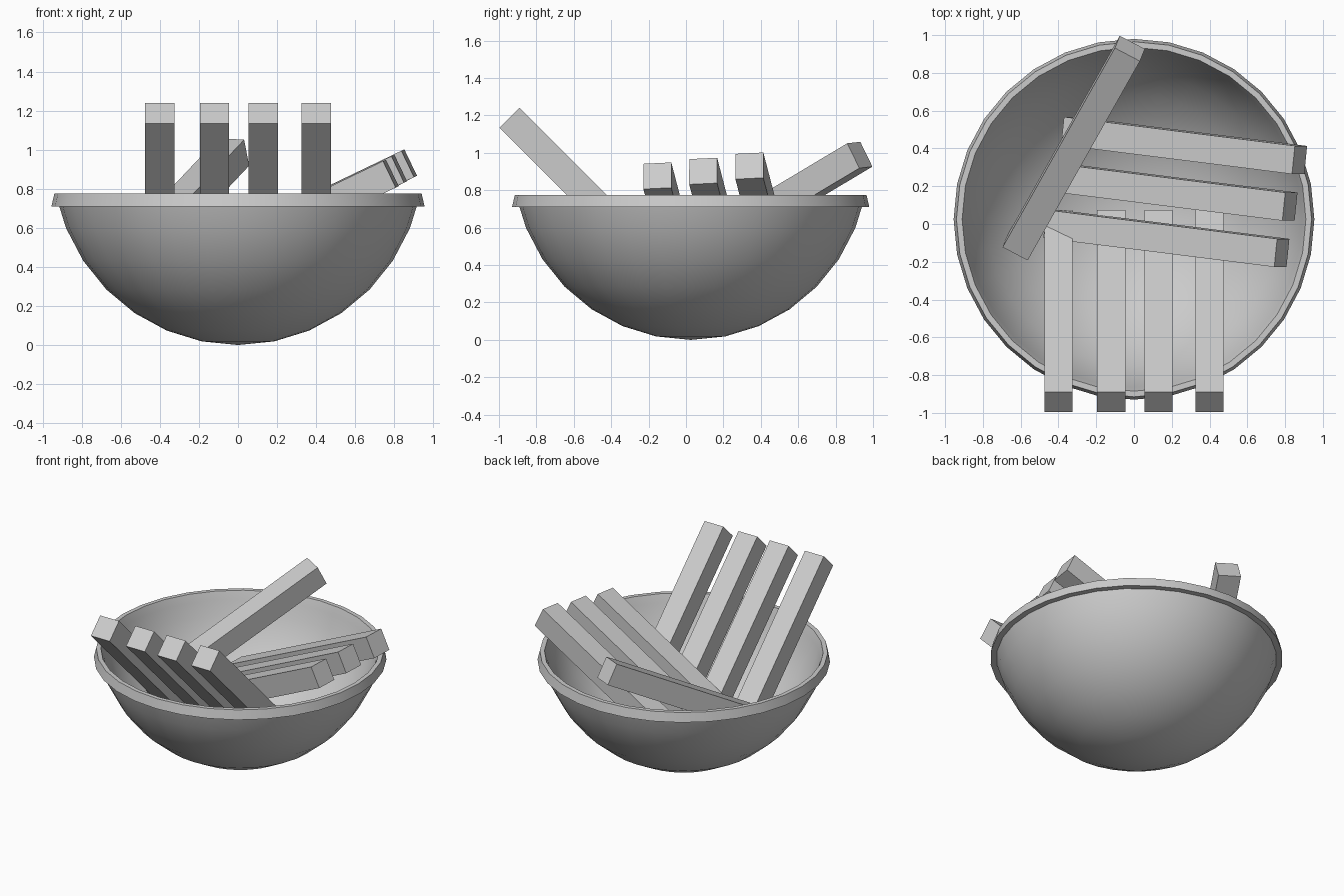
import bpy, bmesh
from math import radians, sin, cos, pi
from mathutils import Matrix, Vector

if "Cube" in bpy.data.objects:
    bpy.data.objects.remove(bpy.data.objects["Cube"])

CENTRE_Y = 0.025
SEG = 32


def finish(name, bm):
    bmesh.ops.recalc_face_normals(bm, faces=bm.faces)
    me = bpy.data.meshes.new(name)
    bm.to_mesh(me)
    bm.free()
    ob = bpy.data.objects.new(name, me)
    bpy.context.collection.objects.link(ob)
    return ob


def lathe(name, profile):
    # revolve an (r, z) profile around the bowl's axis
    bm = bmesh.new()
    verts = [bm.verts.new((r, 0, z)) for r, z in profile]
    edges = [bm.edges.new(p) for p in zip(verts, verts[1:])]
    bmesh.ops.spin(bm, geom=verts + edges, cent=(0, 0, 0), axis=(0, 0, 1),
                   angle=2 * pi, steps=SEG, use_merge=True)
    bmesh.ops.remove_doubles(bm, verts=bm.verts, dist=1e-4)
    ob = finish(name, bm)
    ob.location.y = CENTRE_Y
    bpy.ops.object.select_all(action='DESELECT')
    ob.select_set(True)
    bpy.context.view_layer.objects.active = ob
    bpy.ops.object.shade_smooth_by_angle(angle=radians(40))
    return ob


# Bowl: hemispherical shell with a flared rim
def arc(radius, height, base):
    return [(radius * sin(i * pi / 16), base + height * (1 - cos(i * pi / 16)))
            for i in range(7)]


outer = arc(0.953, 0.97, 0.0)
inner = arc(0.933, 0.97, 0.022)
rim = [(0.915, 0.71), (0.955, 0.71), (0.94, 0.775), (0.91, 0.775), (0.89, 0.72)]
lathe("bowl", outer + rim + inner[::-1])


# Sticks: square bars, placed by the middle of their raised end's top edge
def stick(name, top, azimuth, tilt, roll=0, length=1.365, w=0.15):
    bm = bmesh.new()
    bmesh.ops.create_cube(bm, size=1)
    for v in bm.verts:
        v.co = Vector(((v.co.x - 0.5) * length, v.co.y * w, (v.co.z - 0.5) * w))
    ob = finish(name, bm)
    ob.matrix_world = (Matrix.Translation(top)
                       @ Matrix.Rotation(radians(azimuth), 4, 'Z')
                       @ Matrix.Rotation(radians(-tilt), 4, 'Y')
                       @ Matrix.Rotation(radians(roll), 4, 'X'))


for i, x in enumerate((-0.40, -0.12, 0.13, 0.40)):
    stick(f"front_stick_{i + 1}", (x, -0.89, 1.24), -90, 45)

for i, top in enumerate(((0.844, 0.339, 0.998), (0.793, 0.092, 0.970), (0.750, -0.153, 0.945))):
    stick(f"right_stick_{i + 1}", top, -7.15, 25.5, 3)

stick("back_stick", (-0.035, 0.897, 1.055), 60.6, 27.5, 3.5)
